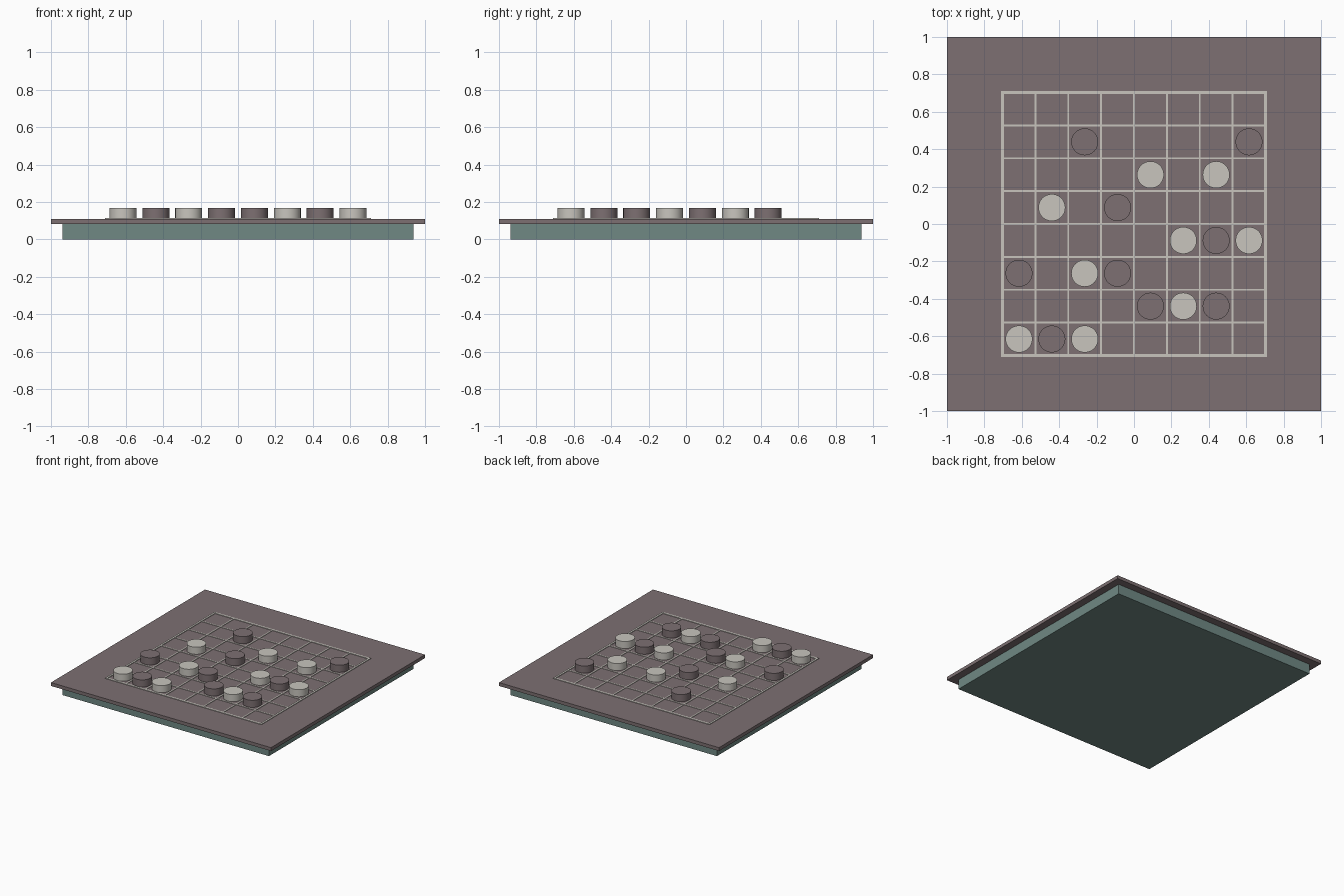
import bpy

if "Cube" in bpy.data.objects:
    bpy.data.objects.remove(bpy.data.objects["Cube"])

CELL = 0.1757
HALF = 4 * CELL
TOP = 0.11


def material(name, rgb):
    m = bpy.data.materials.new(name)
    m.diffuse_color = (*rgb, 1)
    m.use_nodes = True
    m.node_tree.nodes["Principled BSDF"].inputs["Base Color"].default_value = m.diffuse_color
    return m


brown = material("dusky brown", (0.205, 0.162, 0.168))
teal = material("grey teal", (0.160, 0.250, 0.230))
cream = material("pale stone", (0.580, 0.560, 0.515))


def box(name, x, y, z0, sx, sy, sz, mat):
    bpy.ops.mesh.primitive_cube_add(size=1, location=(x, y, z0 + sz / 2))
    o = bpy.context.object
    o.name = name
    o.scale = (sx, sy, sz)
    bpy.ops.object.transform_apply(location=False, rotation=False, scale=True)
    o.data.materials.append(mat)
    return o


def piece(name, col, row, mat):
    x, y = (col - 3.5) * CELL, (row - 3.5) * CELL
    bpy.ops.mesh.primitive_cylinder_add(vertices=48, radius=0.072, depth=0.058,
                                        location=(x, y, TOP + 0.029))
    o = bpy.context.object
    o.name = name
    o.data.materials.append(mat)
    bpy.ops.object.shade_smooth_by_angle()


# Plinth and overhanging board
box("plinth", 0, 0, 0, 1.876, 1.876, 0.082, teal)
box("board", 0, 0, 0.082, 2, 2, TOP - 0.082, brown)

# Grid lines, with a thicker border
for i in range(9):
    p = (i - 4) * CELL
    edge = i in (0, 8)
    w = 0.016 if edge else 0.010
    h = 0.005 if edge else 0.004
    length = 2 * HALF + 0.016
    box(f"column_line_{i}", p, 0, TOP, w, length, h, cream)
    box(f"row_line_{i}", 0, p, TOP, length, w, h - 0.0003, cream)

# Playing pieces as (column, row) from the front left corner
light = [(0, 0), (2, 0), (5, 1), (2, 2), (5, 3), (7, 3), (1, 4), (4, 5), (6, 5)]
dark = [(1, 0), (4, 1), (6, 1), (0, 2), (3, 2), (6, 3), (3, 4), (2, 6), (7, 6)]
for n, (c, r) in enumerate(light):
    piece(f"light_piece_{n}", c, r, cream)
for n, (c, r) in enumerate(dark):
    piece(f"dark_piece_{n}", c, r, brown)
